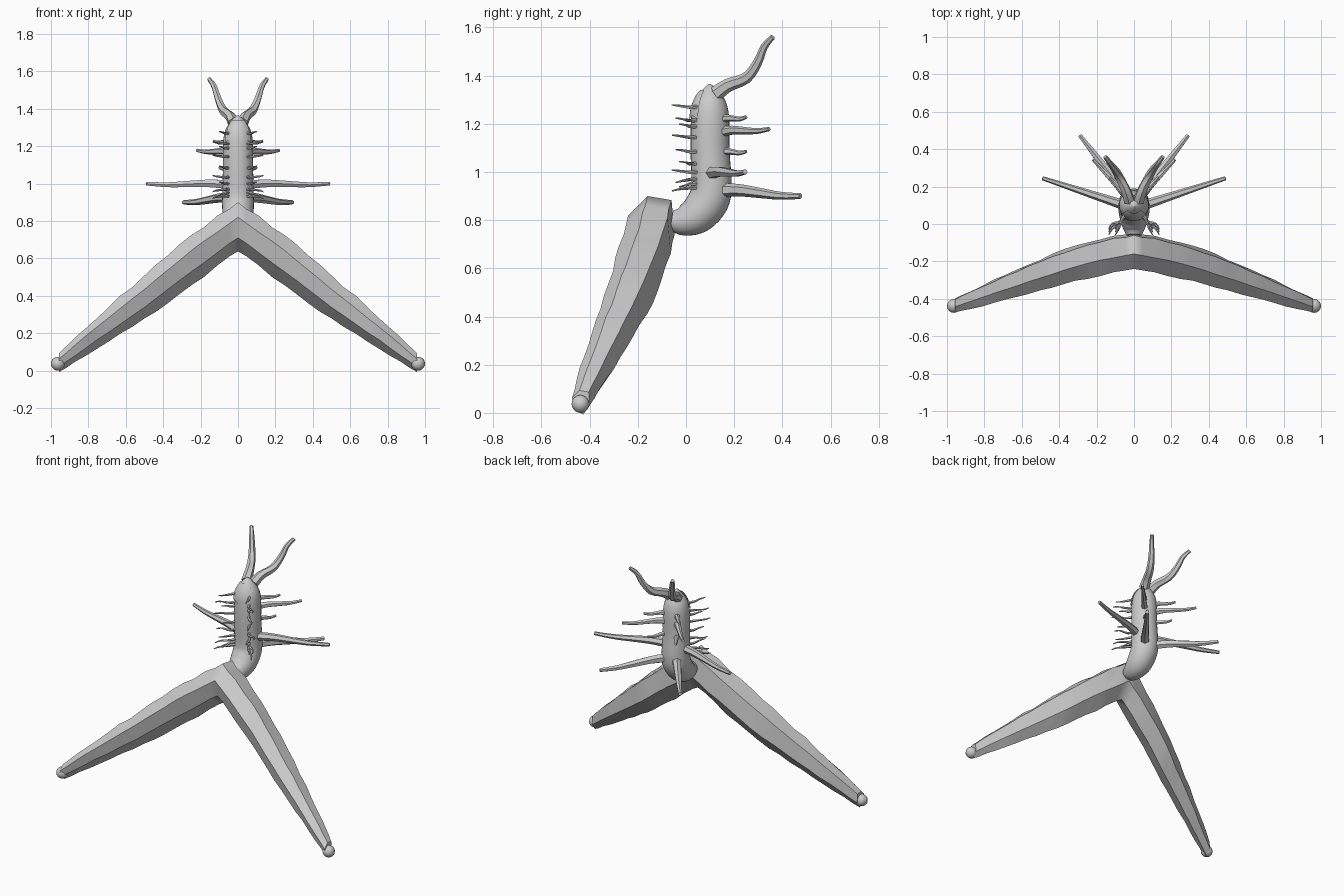
import bpy, bmesh, math, random
from mathutils import Vector

random.seed(4)
if "Cube" in bpy.data.objects:
    bpy.data.objects.remove(bpy.data.objects["Cube"])

grey = bpy.data.materials.new("pale_grey")
grey.use_nodes = True
grey.diffuse_color = (0.6, 0.6, 0.6, 1)
grey.node_tree.nodes["Principled BSDF"].inputs["Base Color"].default_value = (0.6, 0.6, 0.6, 1)


def finish(name, bm, angle=35, mirror=False):
    """Turn a bmesh into a shaded, optionally mirrored object."""
    bmesh.ops.recalc_face_normals(bm, faces=bm.faces)
    me = bpy.data.meshes.new(name)
    bm.to_mesh(me)
    bm.free()
    me.materials.append(grey)
    ob = bpy.data.objects.new(name, me)
    bpy.context.collection.objects.link(ob)
    bpy.ops.object.select_all(action='DESELECT')
    ob.select_set(True)
    bpy.context.view_layer.objects.active = ob
    bpy.ops.object.shade_smooth_by_angle(angle=math.radians(angle))
    if mirror:
        ob.modifiers.new("mirror", 'MIRROR')


def skin(bm, rings, cap_start=True):
    """Bridge consecutive closed rings of points with quads and close the end."""
    vs = [[bm.verts.new(p) for p in r] for r in rings]
    n = len(vs[0])
    for a, b in zip(vs, vs[1:]):
        for i in range(n):
            j = (i + 1) % n
            bm.faces.new((a[i], a[j], b[j], b[i]))
    if cap_start:
        bm.faces.new(vs[0])
    bm.faces.new(vs[-1])


def smooth_path(pts, steps):
    """Catmull-Rom interpolation through tuples of any length."""
    out = []
    last = len(pts) - 1
    for k in range(last):
        p0, p1, p2, p3 = (pts[max(0, min(last, k + d))] for d in (-1, 0, 1, 2))
        for s in range(steps):
            t = s / steps
            out.append([b + .5 * t * (c - a + t * (2 * a - 5 * b + 4 * c - d
                        + t * (3 * (b - c) + d - a))) for a, b, c, d in zip(p0, p1, p2, p3)])
    return out + [list(pts[-1])]


def tube(bm, path, sides):
    """Sweep a circle along points given as (x, y, z, radius)."""
    pts = [Vector(p[:3]) for p in path]
    rings = []
    for k, p in enumerate(pts):
        tan = (pts[min(k + 1, len(pts) - 1)] - pts[max(k - 1, 0)]).normalized()
        ref = Vector((1, 0, 0)) if abs(tan.x) < .8 else Vector((0, 0, 1))
        u = tan.cross(ref).normalized()
        v = tan.cross(u)
        r = path[k][3]
        rings.append([p + r * (math.cos(a) * u + math.sin(a) * v)
                      for a in (math.tau * i / sides for i in range(sides))])
    skin(bm, rings)


# Curved body: y, z, radius from the crown to the tail end
body = [(.097, 1.365, .004), (.098, 1.348, .025), (.10, 1.315, .052), (.10, 1.275, .071),
        (.10, 1.21, .08), (.10, 1.08, .081), (.106, .95, .084), (.093, .88, .085),
        (.045, .822, .079), (-.015, .797, .062), (-.06, .80, .04)]
bm = bmesh.new()
tube(bm, smooth_path([(0, *p) for p in body], 4), 28)
finish("body", bm, 50)

# Thin brow plate over the front of the head with a wavy lower rim
bm = bmesh.new()
rows = []
for k in range(7):
    row = []
    for i in range(13):
        a = math.pi * (.2 + .6 * i / 12)
        low = 1.225 + .008 * math.cos(6 * a)
        z = low + (1.34 - low) * k / 6
        r = .085 * math.sqrt(max(0, 1 - max(0, (z - 1.235) / .125) ** 1.6))
        row.append(bm.verts.new((r * math.cos(a), .10 - r * math.sin(a), z)))
    rows.append(row)
for a, b in zip(rows, rows[1:]):
    for i in range(12):
        bm.faces.new((a[i], a[i + 1], b[i + 1], b[i]))
finish("brow_plate", bm, 40)

# Big six-sided legs meeting at the centre plane
section = [(-.015, .13), (.085, .113), (.098, -.03), (.025, -.132), (-.07, -.06), (-.095, .05)]
spine = smooth_path([(0, -.145, .77, 1), (.25, -.195, .59, 1), (.5, -.275, .393, .88),
                     (.75, -.362, .205, .64), (.958, -.437, .043, .385)], 4)
bm = bmesh.new()
rings = []
for k, (x, y, z, s) in enumerate(spine):
    ring = []
    for dy, dz in section:
        w = s * (1 if k in (0, len(spine) - 1) else random.uniform(.94, 1.06))
        ring.append((x, y + dy * w, z + dz * w))
    rings.append(ring)
skin(bm, rings, cap_start=False)
finish("legs", bm, 25, mirror=True)

# Rounded feet
bm = bmesh.new()
bmesh.ops.create_uvsphere(bm, u_segments=16, v_segments=10, radius=.037)
bmesh.ops.translate(bm, verts=bm.verts, vec=(.963, -.438, .037))
finish("feet", bm, 60, mirror=True)


def horn(name, pts, r0, r1, sides=6):
    """Tapered wavy spike, mirrored to both sides."""
    n = len(pts) - 1
    bm = bmesh.new()
    tube(bm, smooth_path([(*p, r0 + (r1 - r0) * i / n) for i, p in enumerate(pts)], 3), sides)
    finish(name, bm, 40, mirror=True)


# Antennae on the crown
horn("antennae", [(.025, .125, 1.325), (.042, .175, 1.36), (.078, .25, 1.39),
                  (.105, .295, 1.45), (.128, .325, 1.52), (.155, .36, 1.56)], .032, .011)

# Spines on the back: root, tip, root radius
spines = [((.03, .14, .925), (.29, .475, .90), .03),
          ((.05, .10, .995), (.49, .245, 1.0), .027),
          ((.03, .14, 1.165), (.22, .345, 1.178), .022),
          ((.03, .14, 1.215), (.13, .25, 1.228), .018),
          ((.03, .14, 1.08), (.10, .25, 1.085), .017)]
for i, (a, b, r) in enumerate(spines):
    a, b = Vector(a), Vector(b)
    pts = [a.lerp(b, t) + Vector((0, 0, .005 * math.sin(t * math.tau))) for t in (0, .25, .5, .75, 1)]
    horn(f"back_spine_{i + 1}", pts, r, r * .4)

# Small feelers down the front
heights = [1.27, 1.215, 1.19, 1.145, 1.085, 1.035, 1.0, .97, .952, .935]
for i, z in enumerate(heights):
    wide = .10 + .035 * (i % 2)
    tip = -.058 + .015 * (i % 3)
    drop = -.014 if z < 1 else .008
    horn(f"front_feeler_{i + 1}", [(.045, .055, z), (.066, .018, z - .002),
         (wide - .018, tip + .03, z + drop / 2), (wide, tip, z + drop)], .010, .003, 5)
